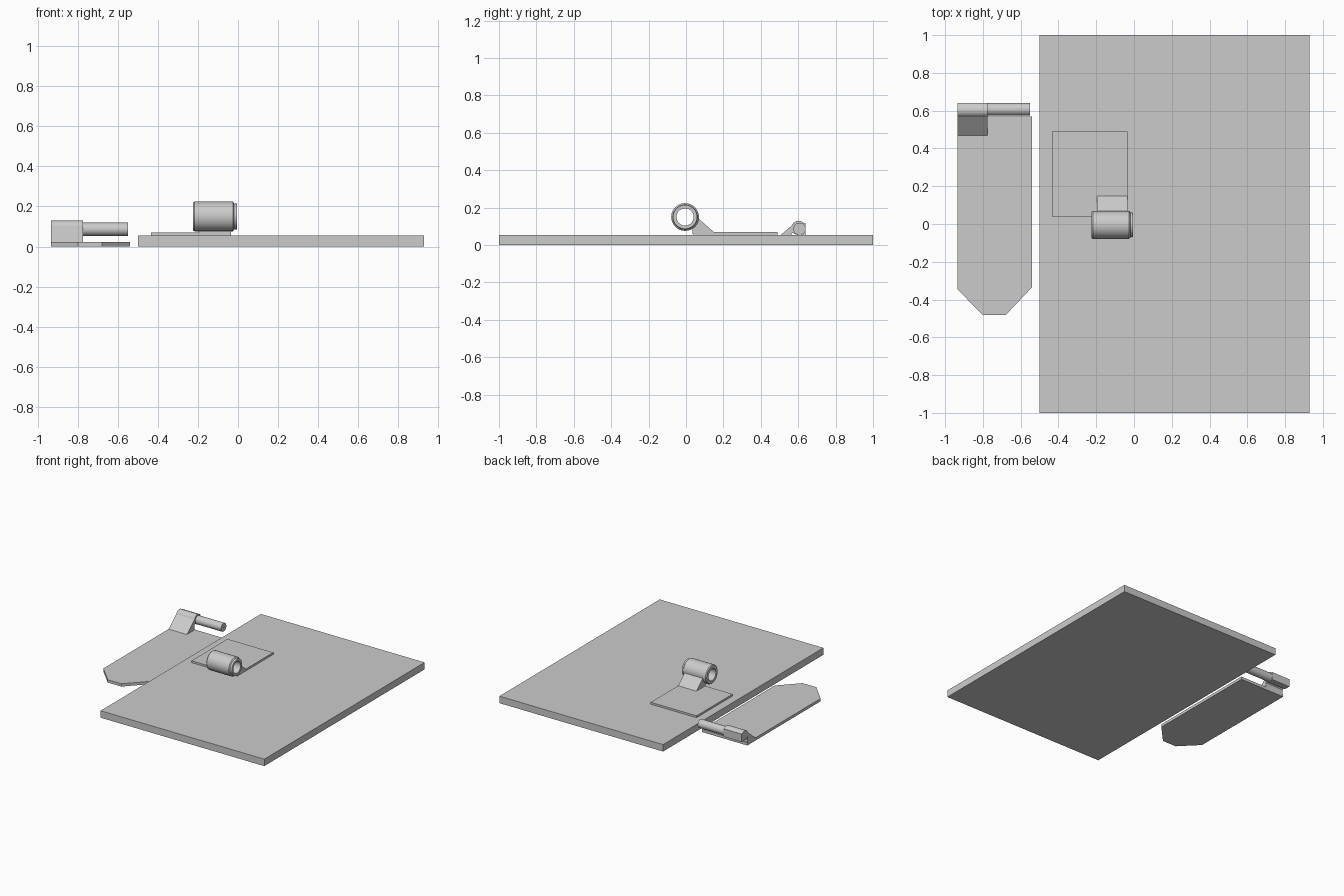
import bpy, bmesh
from math import sin, cos, tau, radians
from mathutils import Vector

cube = bpy.data.objects.get("Cube")
if cube:
    bpy.data.objects.remove(cube)

grey = bpy.data.materials.new("plain grey")
grey.use_nodes = True
grey.diffuse_color = (0.6, 0.6, 0.6, 1)
grey.node_tree.nodes["Principled BSDF"].inputs["Base Color"].default_value = grey.diffuse_color


def finish(name, bm, smooth=False):
    bmesh.ops.recalc_face_normals(bm, faces=bm.faces)
    mesh = bpy.data.meshes.new(name)
    bm.to_mesh(mesh)
    bm.free()
    mesh.materials.append(grey)
    obj = bpy.data.objects.new(name, mesh)
    bpy.context.collection.objects.link(obj)
    if smooth:
        bpy.ops.object.select_all(action='DESELECT')
        obj.select_set(True)
        bpy.context.view_layer.objects.active = obj
        bpy.ops.object.shade_smooth_by_angle(angle=radians(30))
    return obj


def extrude(name, points, offset, smooth=False):
    """Solid made by pushing a flat outline along an offset."""
    bm = bmesh.new()
    face = bm.faces.new([bm.verts.new(p) for p in points])
    new = bmesh.ops.extrude_face_region(bm, geom=[face])["geom"]
    moved = [g for g in new if isinstance(g, bmesh.types.BMVert)]
    bmesh.ops.translate(bm, verts=moved, vec=Vector(offset))
    return finish(name, bm, smooth)


def slab(name, x0, x1, y0, y1, z0, z1):
    return extrude(name, [(x0, y0, z0), (x1, y0, z0), (x1, y1, z0), (x0, y1, z0)],
                   (0, 0, z1 - z0))


def lathe_x(name, profile, y, z, sides=48):
    """Closed (x, radius) profile turned about an axis along x."""
    bm = bmesh.new()
    rings = [[bm.verts.new((x, y + r * cos(tau * i / sides), z + r * sin(tau * i / sides)))
              for x, r in profile] for i in range(sides)]
    n = len(profile)
    for i in range(sides):
        a, b = rings[i], rings[(i + 1) % sides]
        for j in range(n):
            k = (j + 1) % n
            bm.faces.new([a[j], a[k], b[k], b[j]])
    return finish(name, bm, True)


# Large panel and the small leaf fixed on it
slab("panel", -0.5, 0.93, -1, 1, 0, 0.055)
slab("panel_leaf", -0.435, -0.035, 0.04, 0.49, 0.055, 0.07)

# Hollow barrel with a stepped end, and its sloped support
lathe_x("barrel", [(-0.225, 0.046), (-0.225, 0.068), (-0.218, 0.074), (-0.026, 0.074),
                   (-0.019, 0.066), (-0.005, 0.064), (-0.005, 0.046)], -0.005, 0.15)
extrude("barrel_support", [(-0.195, y, z) for y, z in
        [(0.035, 0.06), (0.035, 0.092), (0.052, 0.12), (0.063, 0.145), (0.148, 0.07), (0.148, 0.06)]],
        (0.16, 0, 0))

# Loose leaf with clipped front corners
extrude("loose_leaf", [(-0.935, 0.57, 0), (-0.935, -0.345, 0), (-0.8, -0.483, 0),
                       (-0.68, -0.483, 0), (-0.54, -0.335, 0), (-0.54, 0.57, 0)], (0, 0, 0.022))

# Sloped arm and the rounded knuckle, square at the lower back
extrude("knuckle_arm", [(-0.935, y, z) for y, z in
        [(0.46, 0.015), (0.578, 0.114), (0.59, 0.09), (0.565, 0.06), (0.565, 0.015)]], (0.16, 0, 0))
arc = [(0.602 + 0.038 * cos(radians(a)), 0.092 + 0.038 * sin(radians(a)))
       for a in range(45, 271, 15)]
extrude("knuckle", [(-0.935, y, z) for y, z in [(0.64, 0.054), (0.64, 0.116)] + arc],
        (0.16, 0, 0), True)

# Solid pin
lathe_x("pin", [(-0.8, 0.001), (-0.8, 0.033), (-0.55, 0.033), (-0.55, 0.001)], 0.607, 0.086, 32)
